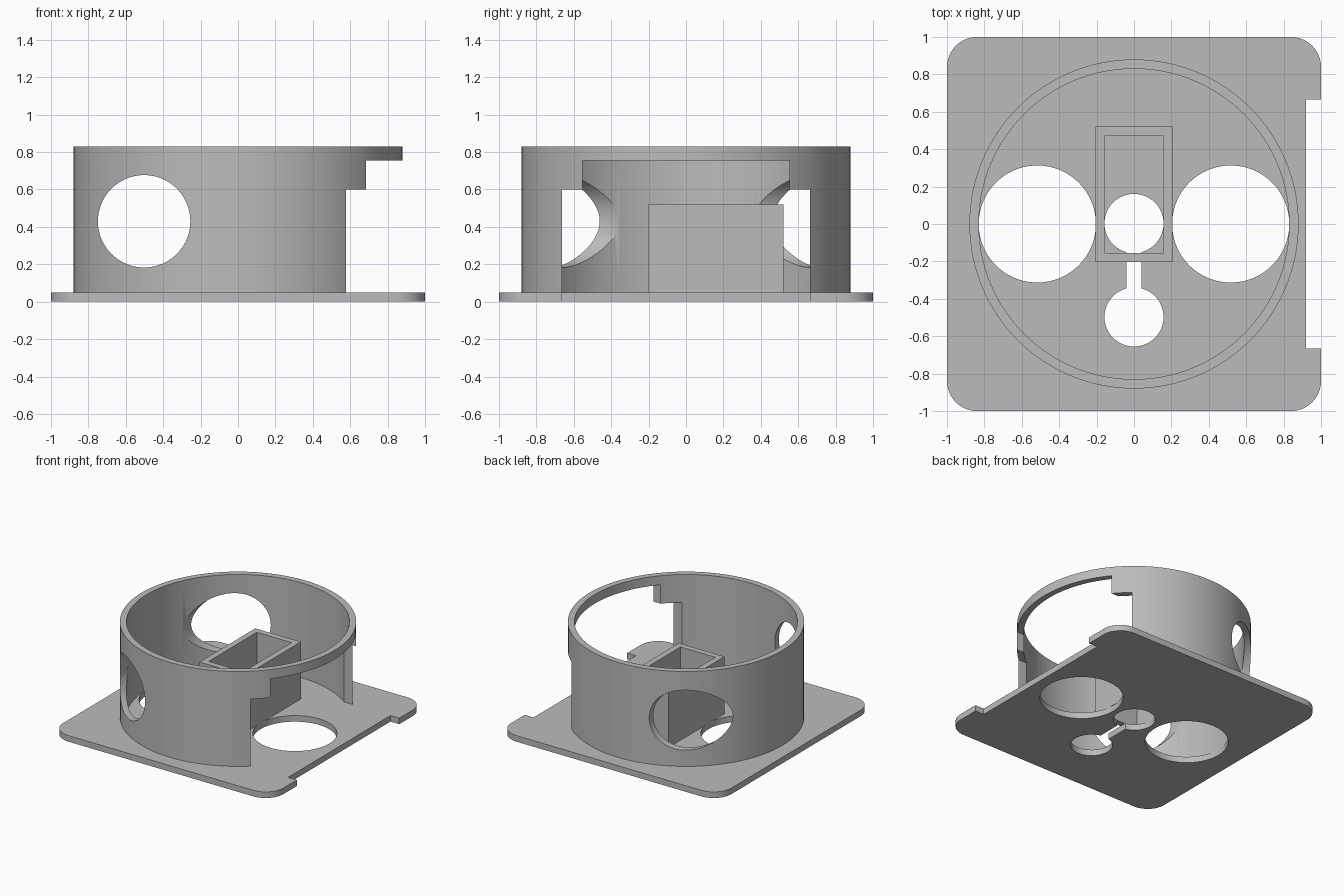
import bpy, bmesh
from math import sin, cos, pi, radians
from mathutils import Matrix

cube = bpy.data.objects.get("Cube")
if cube:
    bpy.data.objects.remove(cube, do_unlink=True)

grey = bpy.data.materials.new("plain grey")
grey.use_nodes = True
colour = (0.5, 0.5, 0.5, 1)
grey.diffuse_color = colour
grey.node_tree.nodes["Principled BSDF"].inputs["Base Color"].default_value = colour


def finish(name, bm):
    bmesh.ops.recalc_face_normals(bm, faces=bm.faces[:])
    mesh = bpy.data.meshes.new(name)
    bm.to_mesh(mesh)
    bm.free()
    ob = bpy.data.objects.new(name, mesh)
    bpy.context.collection.objects.link(ob)
    mesh.materials.append(grey)
    return ob


def box(name, x, y, z):
    bm = bmesh.new()
    bmesh.ops.create_cube(bm, size=1)
    for v in bm.verts:
        v.co = [lo + (c + 0.5) * (hi - lo) for c, (lo, hi) in zip(v.co, (x, y, z))]
    return finish(name, bm)


def cylinder(name, centre, radius, length, along_y=False, sides=96):
    bm = bmesh.new()
    turn = Matrix.Rotation(radians(90), 4, "X") if along_y else Matrix()
    bmesh.ops.create_cone(bm, cap_ends=True, segments=sides, radius1=radius, radius2=radius,
                          depth=length, matrix=Matrix.Translation(centre) @ turn)
    return finish(name, bm)


def select(ob):
    bpy.ops.object.select_all(action="DESELECT")
    ob.select_set(True)
    bpy.context.view_layer.objects.active = ob


def cut(ob, *cutters):
    select(ob)
    for cutter in cutters:
        mod = ob.modifiers.new("cut", "BOOLEAN")
        mod.operation = "DIFFERENCE"
        mod.solver = "EXACT"
        mod.object = cutter
        bpy.ops.object.modifier_apply(modifier=mod.name)
        bpy.data.objects.remove(cutter, do_unlink=True)


def smooth(ob):
    select(ob)
    bpy.ops.object.shade_smooth_by_angle(angle=radians(30))


THICK, TOP = 0.05, 0.83

# Base plate with rounded corners
bm = bmesh.new()
corner, steps = 0.16, 12
outline = []
for q, (sx, sy) in enumerate([(1, 1), (-1, 1), (-1, -1), (1, -1)]):
    for i in range(steps + 1):
        a = (q + i / steps) * pi / 2
        outline.append(bm.verts.new((sx * (1 - corner) + corner * cos(a),
                                     sy * (1 - corner) + corner * sin(a), 0)))
face = bm.faces.new(outline)
extruded = bmesh.ops.extrude_face_region(bm, geom=[face])["geom"]
bmesh.ops.translate(bm, vec=(0, 0, THICK),
                    verts=[g for g in extruded if isinstance(g, bmesh.types.BMVert)])
plate = finish("base_plate", bm)

# Side notch, large openings, keyhole pair and linking slot
cut(plate,
    box("notch_cutter", (0.92, 1.2), (-0.665, 0.665), (-1, 1)),
    cylinder("left_opening_cutter", (0.517, 0, 0), 0.313, 1),
    cylinder("right_opening_cutter", (-0.517, 0, 0), 0.313, 1),
    cylinder("centre_hole_cutter", (0, 0.003, 0), 0.158, 1, sides=64),
    cylinder("front_hole_cutter", (0, -0.497, 0), 0.158, 1, sides=64),
    box("slot_cutter", (-0.04, 0.04), (-0.42, -0.08), (-1, 1)))
smooth(plate)

# Round wall with stepped side window and a round hole through front and back
ring = cylinder("round_wall", (0, 0, (THICK + TOP) / 2), 0.88, TOP - THICK, sides=128)
cut(ring,
    cylinder("bore_cutter", (0, 0, 0.5), 0.83, 2, sides=128),
    box("lower_window_cutter", (0.2, 1.2), (-0.663, 0.663), (-0.2, 0.6)),
    box("upper_window_cutter", (0.2, 1.2), (-0.553, 0.553), (0.3, 0.755)),
    cylinder("cross_hole_cutter", (-0.502, 0, 0.43), 0.247, 3, along_y=True))
smooth(ring)

# Open rectangular socket
socket = box("centre_socket", (-0.207, 0.207), (-0.203, 0.52), (THICK, 0.52))
cut(socket, box("socket_cutter", (-0.158, 0.158), (-0.155, 0.47), (-0.5, 1)))
